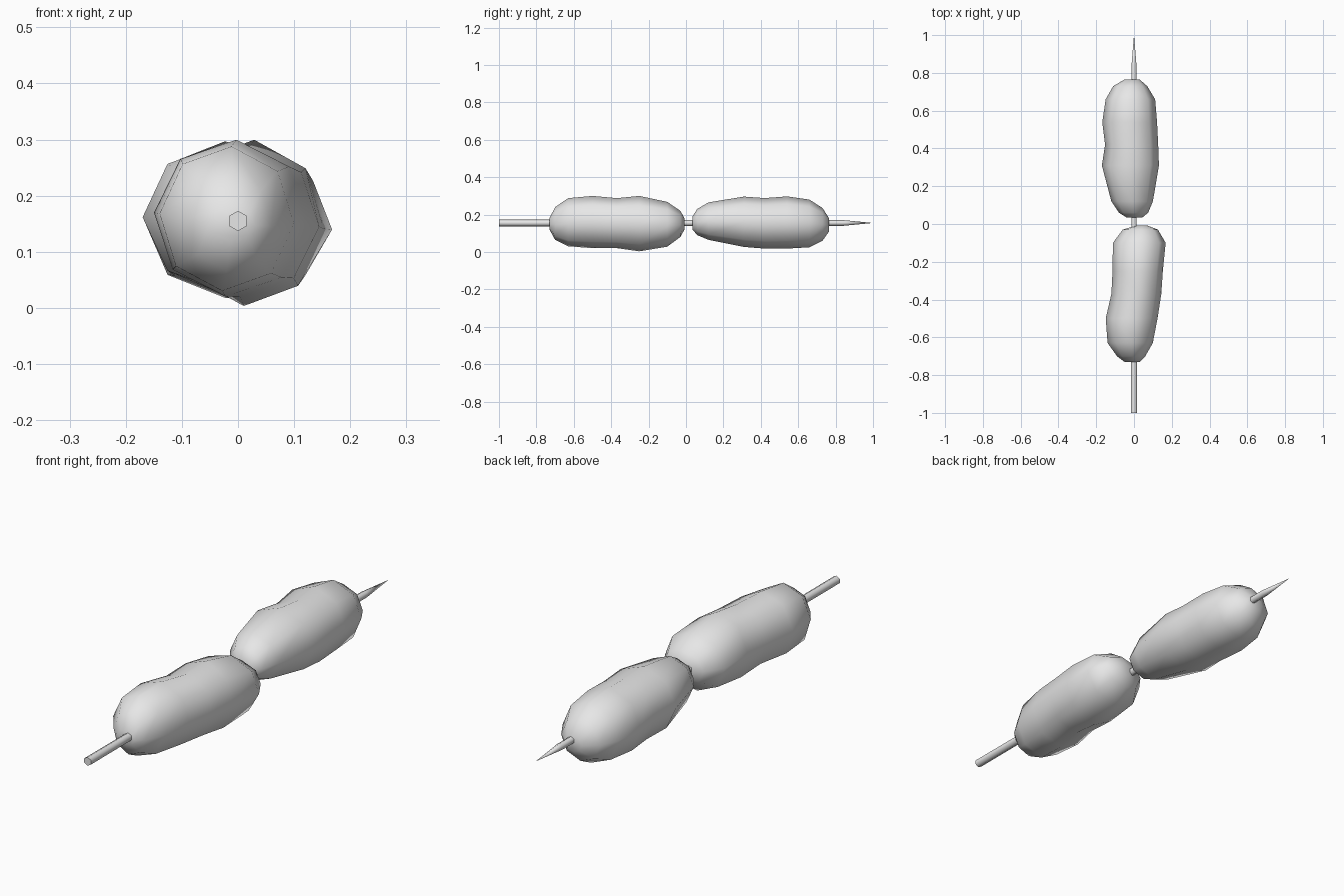
import bpy
import bmesh
from math import sin, cos, tau, radians

cube = bpy.data.objects.get("Cube")
if cube:
    bpy.data.objects.remove(cube, do_unlink=True)

grey = bpy.data.materials.new("plain grey")
grey.use_nodes = True
grey.diffuse_color = (0.8, 0.8, 0.8, 1)
grey.node_tree.nodes["Principled BSDF"].inputs["Base Color"].default_value = grey.diffuse_color


def loft(name, rings, sides, turn, crease):
    """Skin a row of elliptical rings along y, each (y, left, right, bottom, top)."""
    bm = bmesh.new()
    loops = []
    for y, left, right, bottom, top in rings:
        cx, cz = (left + right) / 2, (bottom + top) / 2
        rx, rz = (right - left) / 2, (top - bottom) / 2
        angles = [radians(turn) + tau * i / sides for i in range(sides)]
        loops.append([bm.verts.new((cx + rx * cos(a), y, cz + rz * sin(a))) for a in angles])
    for near, far in zip(loops, loops[1:]):
        for i in range(sides):
            j = (i + 1) % sides
            bm.faces.new((near[i], near[j], far[j], far[i]))
    bm.faces.new(loops[0])
    bm.faces.new(loops[-1])
    bmesh.ops.remove_doubles(bm, verts=bm.verts[:], dist=0.0005)
    bmesh.ops.recalc_face_normals(bm, faces=bm.faces[:])
    mesh = bpy.data.meshes.new(name)
    bm.to_mesh(mesh)
    bm.free()
    mesh.materials.append(grey)
    obj = bpy.data.objects.new(name, mesh)
    bpy.context.collection.objects.link(obj)
    bpy.ops.object.select_all(action="DESELECT")
    obj.select_set(True)
    bpy.context.view_layer.objects.active = obj
    bpy.ops.object.shade_smooth_by_angle(angle=radians(crease))
    return obj


# Front sausage, leaning slightly across the stick
loft("front_sausage", [
    (-0.73, -0.05, 0.03, 0.12, 0.18),
    (-0.70, -0.09, 0.06, 0.065, 0.24),
    (-0.63, -0.14, 0.10, 0.03, 0.288),
    (-0.50, -0.15, 0.125, 0.02, 0.3),
    (-0.37, -0.12, 0.145, 0.02, 0.288),
    (-0.25, -0.114, 0.153, 0.003, 0.3),
    (-0.10, -0.112, 0.168, 0.028, 0.268),
    (-0.03, -0.06, 0.127, 0.08, 0.22),
    (-0.008, 0.01, 0.07, 0.12, 0.18),
], 8, -4, 180)

# Back sausage, with its own gentle bumps
loft("back_sausage", [
    (0.035, -0.04, 0.045, 0.12, 0.19),
    (0.06, -0.08, 0.075, 0.09, 0.23),
    (0.12, -0.12, 0.1, 0.065, 0.265),
    (0.31, -0.17, 0.132, 0.027, 0.296),
    (0.42, -0.153, 0.128, 0.018, 0.288),
    (0.54, -0.168, 0.122, 0.018, 0.297),
    (0.66, -0.15, 0.112, 0.025, 0.28),
    (0.73, -0.11, 0.07, 0.06, 0.235),
    (0.765, -0.05, 0.03, 0.11, 0.18),
], 8, 0, 180)

# Six-sided skewer with a sharpened back end
thick, axis = 0.018, 0.155
skewer = [(y, -r, r, axis - r, axis + r)
          for y, r in ((-1, thick), (0.84, thick * 0.85), (1, 0.0))]
loft("skewer", skewer, 6, 30, 65)
